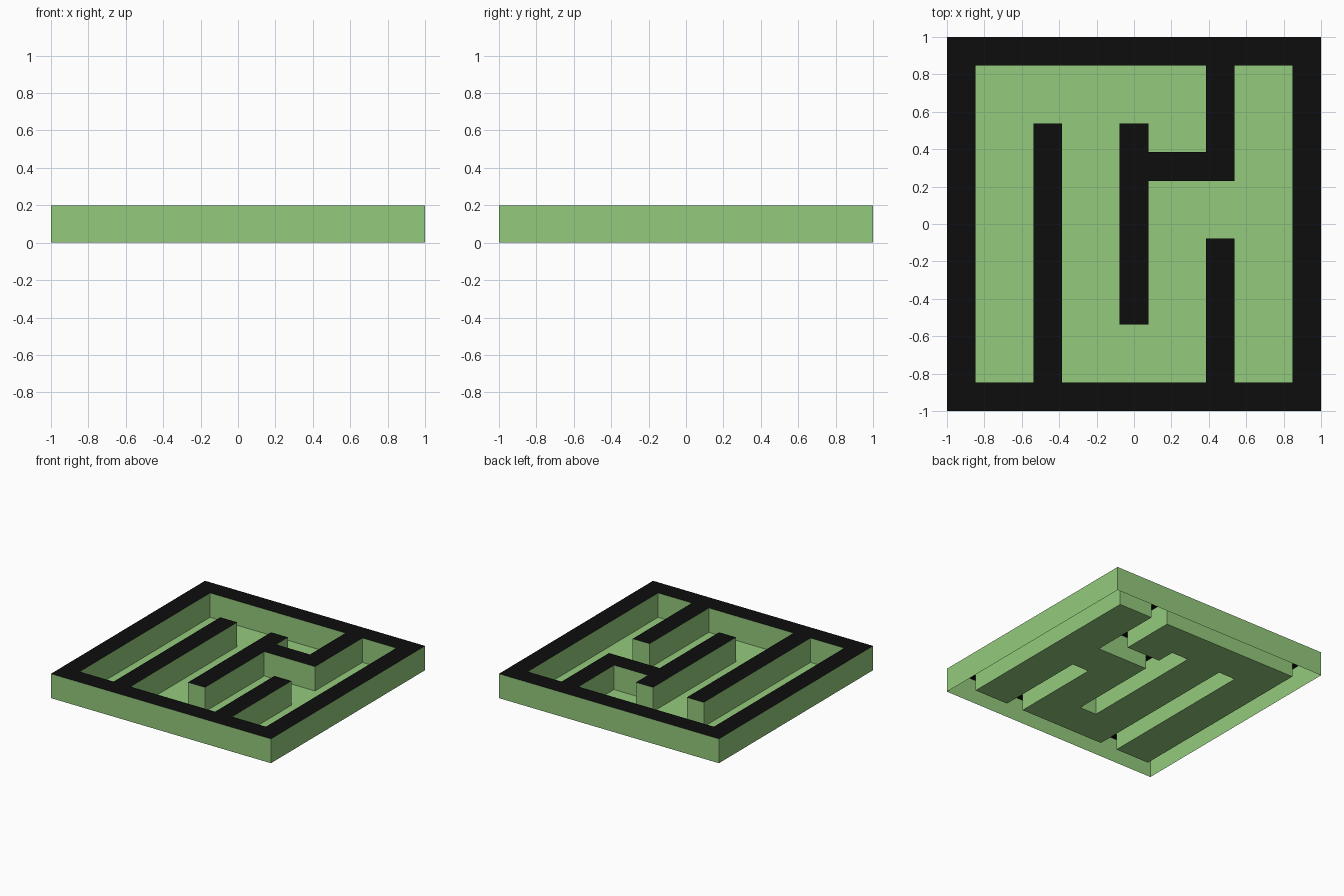
import bpy, bmesh

if "Cube" in bpy.data.objects:
    bpy.data.objects.remove(bpy.data.objects["Cube"])

N = 13                # cells per side of the maze plan
CELL = 2 / N
HEIGHT = 0.2


def material(name, colour):
    mat = bpy.data.materials.new(name)
    mat.diffuse_color = (*colour, 1)
    mat.use_nodes = True
    mat.node_tree.nodes["Principled BSDF"].inputs["Base Color"].default_value = mat.diffuse_color
    return mat


# Inner walls as cell ranges: (first column, last column, first row, last row)
WALLS = [
    (3, 3, 1, 9),     # left wall
    (6, 6, 3, 9),     # middle wall
    (7, 9, 8, 8),     # cross wall
    (9, 9, 8, 11),    # upper right wall
    (9, 9, 1, 5),     # lower right wall
]


def is_wall(face):
    c = face.calc_center_median()
    i, j = int((c.x + 1) / CELL), int((c.y + 1) / CELL)
    if min(i, j) == 0 or max(i, j) == N - 1:
        return True
    return any(a <= i <= b and p <= j <= q for a, b, p, q in WALLS)


# Flat plan, one face per cell
bm = bmesh.new()
bmesh.ops.create_grid(bm, x_segments=N, y_segments=N, size=1)
walls = [f for f in bm.faces if is_wall(f)]

# Raise the walls; they stay hollow and open underneath
raised = bmesh.ops.extrude_face_region(bm, geom=walls)["geom"]
verts = [g for g in raised if isinstance(g, bmesh.types.BMVert)]
tops = [g for g in raised if isinstance(g, bmesh.types.BMFace)]
bmesh.ops.translate(bm, verts=verts, vec=(0, 0, HEIGHT))
old = [f for f in walls if f.is_valid and f.calc_center_median().z < 0.01]
if old:
    bmesh.ops.delete(bm, geom=old, context='FACES_ONLY')
loose = [e for e in bm.edges if not e.link_faces]
bmesh.ops.delete(bm, geom=loose, context='EDGES')
loose = [v for v in bm.verts if not v.link_faces]
bmesh.ops.delete(bm, geom=loose, context='VERTS')

# Black wall tops, green floor and sides
for f in bm.faces:
    f.material_index = int(f.calc_center_median().z > HEIGHT - 0.01)

# Merge coplanar cells
bmesh.ops.dissolve_limit(bm, angle_limit=0.01, verts=bm.verts[:], edges=bm.edges[:],
                         delimit={'MATERIAL'})

mesh = bpy.data.meshes.new("maze")
bm.to_mesh(mesh)
bm.free()
mesh.materials.append(material("green", (0.296, 0.59, 0.205)))
mesh.materials.append(material("black", (0.004, 0.004, 0.004)))
maze = bpy.data.objects.new("maze", mesh)
bpy.context.collection.objects.link(maze)
